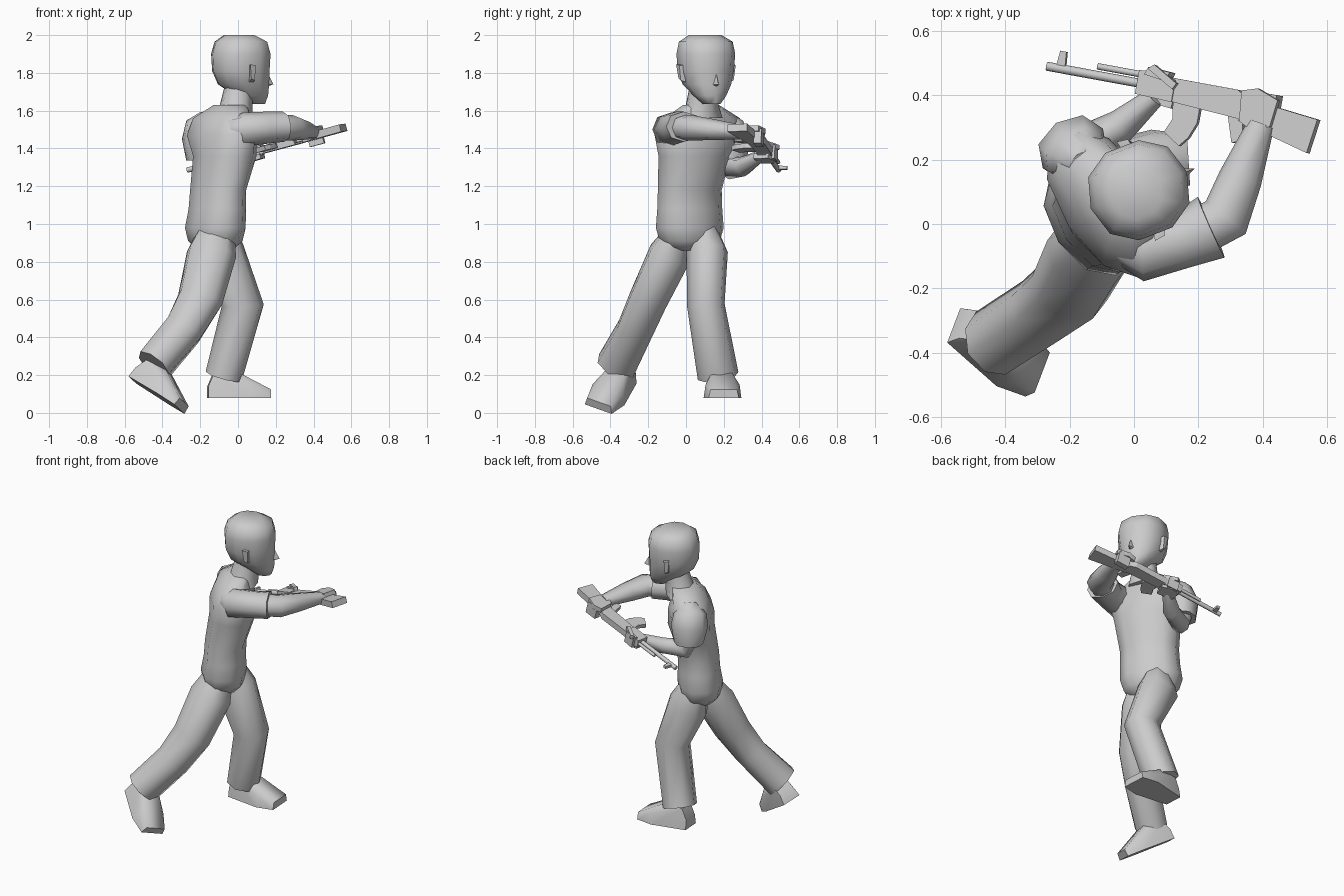
import bpy, bmesh, math
from mathutils import Vector, Matrix

if "Cube" in bpy.data.objects:
    bpy.data.objects.remove(bpy.data.objects["Cube"])


def finish(bm, name, angle=40):
    bmesh.ops.recalc_face_normals(bm, faces=bm.faces)
    me = bpy.data.meshes.new(name)
    bm.to_mesh(me)
    bm.free()
    ob = bpy.data.objects.new(name, me)
    bpy.context.collection.objects.link(ob)
    if angle:
        bpy.ops.object.select_all(action='DESELECT')
        ob.select_set(True)
        bpy.context.view_layer.objects.active = ob
        bpy.ops.object.shade_smooth_by_angle(angle=math.radians(angle))
    return ob


def loft(name, rings, facing, n=8, normal=None, power=0.9):
    """Rings are (x, y, z, half depth along facing, half width)."""
    bm, loops = bmesh.new(), []
    pts = [Vector(r[:3]) for r in rings]
    for i, r in enumerate(rings):
        t = normal or (pts[min(i + 1, len(pts) - 1)] - pts[max(i - 1, 0)])
        t = Vector(t).normalized()
        s = t.cross(Vector(facing)).normalized()
        f = s.cross(t)
        loop = []
        for k in range(n):
            c, d = math.cos(2 * math.pi * k / n), math.sin(2 * math.pi * k / n)
            c = math.copysign(abs(c) ** power, c)
            d = math.copysign(abs(d) ** power, d)
            loop.append(bm.verts.new(pts[i] + f * r[3] * c + s * r[4] * d))
        loops.append(loop)
    for a, b in zip(loops, loops[1:]):
        for k in range(n):
            bm.faces.new((a[k], a[(k + 1) % n], b[(k + 1) % n], b[k]))
    bm.faces.new(loops[0])
    bm.faces.new(loops[-1])
    return finish(bm, name, 65)


def frame(origin, x, y):
    x = Vector(x).normalized()
    z = x.cross(Vector(y)).normalized()
    y = z.cross(x)
    m = Matrix((x, y, z)).transposed().to_4x4()
    m.translation = origin
    return m


def hull(name, pts, m):
    bm = bmesh.new()
    for p in pts:
        bm.verts.new(m @ Vector(p))
    bmesh.ops.convex_hull(bm, input=bm.verts)
    bmesh.ops.dissolve_limit(bm, angle_limit=0.02, verts=bm.verts, edges=bm.edges)
    return finish(bm, name)


def prism(name, outline, half, m):
    bm = bmesh.new()
    a = [bm.verts.new(m @ Vector((x, y, -half))) for x, y in outline]
    b = [bm.verts.new(m @ Vector((x, y, half))) for x, y in outline]
    bm.faces.new(a)
    bm.faces.new(b)
    for i in range(len(a)):
        j = (i + 1) % len(a)
        bm.faces.new((a[i], a[j], b[j], b[i]))
    return finish(bm, name, 0)


UP = (0, 0, 1)
CHEST = (.83, .55, 0)

# Torso and hips in one skin
loft("torso", [(-.12, .02, .86, .08, .11), (-.12, .02, .91, .125, .17),
               (-.12, .02, .98, .138, .192), (-.11, .02, 1.08, .128, .185),
               (-.105, .02, 1.18, .125, .182), (-.07, .045, 1.36, .142, .205),
               (-.085, .068, 1.47, .14, .26), (-.085, .085, 1.56, .11, .225),
               (-.04, .08, 1.63, .08, .1)], CHEST, 10, UP)

# Trouser legs, their tops tucked inside the hips
loft("right_trouser_leg", [(-.115, -.04, .96, .1, .07), (-.14, -.085, .84, .135, .115),
                           (-.2, -.2, .6, .125, .105), (-.29, -.27, .44, .11, .1),
                           (-.445, -.37, .25, .1, .11)], (1, -.2, 0))
loft("left_trouser_leg", [(-.12, .09, .97, .09, .075), (-.095, .112, .85, .13, .11),
                          (.025, .105, .57, .112, .1), (-.075, .17, .195, .1, .11)], (1, .1, 0))

# Shoes
shoe = [(x, s * y, z) for s in (-1, 1) for x, y, z in (
    (0, .06, 0), (.22, .1, 0), (.33, .08, 0), (.33, .07, .045), (.23, .09, .07),
    (0, .05, .06), (.03, .05, .13), (.15, .05, .14))]
hull("left_shoe", shoe, frame((-.16, .18, .08), (1, .06, 0), (-.06, 1, 0)))
hull("right_shoe", shoe, frame((-.56, -.315, .175), (.25, -.15, -.155), (.08, .16, -.07)))

# Neck and head
loft("neck", [(-.03, .08, 1.56, .1, .12), (-.01, .085, 1.63, .085, .085),
              (.01, .1, 1.75, .075, .075)], CHEST, 8, UP)
LOOK = Vector((.93, .36, 0)).normalized()
head = [(.085, 1.635, .05, .045), (.06, 1.68, .09, .085), (.015, 1.74, .14, .125),
        (0, 1.81, .155, .145), (0, 1.9, .16, .152), (0, 1.965, .14, .14), (-.01, 2, .08, .085)]
loft("head", [(.015 + LOOK.x * o, .105 + LOOK.y * o, z, a, b) for o, z, a, b in head],
     LOOK, 10, UP)
face = frame((.015, .105, 0), LOOK, (-LOOK.y, LOOK.x, 0))
hull("nose", [(.13, 0, 1.84), (.13, -.025, 1.735), (.13, .025, 1.735), (.185, 0, 1.74),
              (.13, 0, 1.72)], face)
for side, s in (("right", -1), ("left", 1)):
    hull(side + "_ear", [(x, s * y, z) for x, y, z in (
        (0, .12, 1.84), (.035, .12, 1.84), (.0, .12, 1.75), (.025, .12, 1.75),
        (-.01, .165, 1.845), (.025, .16, 1.84), (0, .155, 1.77), (.02, .15, 1.76))], face)

# Arms with short sleeves
loft("right_sleeve", [(-.04, -.05, 1.5, .06, .07), (.03, -.08, 1.5, .09, .098),
                      (.15, -.05, 1.51, .085, .088), (.24, -.01, 1.515, .08, .103)], UP)
loft("right_forearm", [(.19, -.03, 1.51, .065, .075), (.285, .02, 1.51, .068, .08),
                       (.33, .14, 1.5, .056, .068), (.395, .31, 1.485, .036, .042)], UP)
loft("left_sleeve", [(-.16, .19, 1.57, .05, .04), (-.185, .22, 1.525, .1, .075),
                     (-.19, .235, 1.45, .112, .095), (-.185, .235, 1.34, .09, .085)], CHEST)
loft("left_forearm", [(-.185, .235, 1.38, .065, .065), (-.16, .24, 1.295, .065, .06),
                      (-.04, .305, 1.305, .05, .052), (.065, .395, 1.36, .03, .032)], (.5, -.5, .7))

# Rifle: x runs muzzle to butt, y is the gun's top, z its side
gun = frame((-.27, .49, 1.285), (.82, -.15, .22), (.17, 1, 0))


def tube(name, x0, x1, y, r):
    a, b = gun @ Vector((x0, y, 0)), gun @ Vector((x1, y, 0))
    loft(name, [(*a, r, r), (*b, r, r)], UP, 8, None, 1)


tube("rifle_barrel", 0, .36, 0, .014)
tube("rifle_gas_tube", .16, .36, .028, .01)
prism("rifle_front_sight", [(.03, 0), (.035, .055), (.055, .055), (.06, 0)], .009, gun)
prism("rifle_handguard", [(.3, -.035), (.3, .04), (.36, .045), (.42, .03), (.42, -.04)], .026, gun)
prism("rifle_receiver", [(.36, -.035), (.36, .035), (.62, .035), (.66, .015), (.66, -.055)], .02, gun)
prism("rifle_magazine", [(.42, -.03), (.51, -.03), (.51, -.09), (.49, -.14), (.465, -.17),
                         (.41, -.135), (.43, -.09)], .013, gun)
prism("rifle_grip", [(.6, -.04), (.65, -.04), (.665, -.12), (.63, -.13)], .014, gun)
prism("rifle_stock", [(.64, .015), (.89, -.012), (.875, -.12), (.64, -.06)], .02, gun)

# Hands wrapped around the rifle
hull("right_hand", [(x, y, z) for z in (.015, .045) for x, y in (
    (.65, -.06), (.64, .035), (.69, .05), (.76, .025), (.75, -.06), (.69, -.08))], gun)
hull("right_fingers", [(x, y, z) for z in (-.05, .03) for x, y in (
    (.67, .0), (.67, .04), (.75, .0), (.75, .04))], gun)
hull("left_hand", [(x, y, z) for z in (-.045, -.018) for x, y in (
    (.31, -.05), (.31, .03), (.36, .05), (.42, .02), (.41, -.06))], gun)
hull("left_fingers", [(x, y, z) for z in (-.04, .035) for x, y in (
    (.32, .03), (.33, .055), (.39, .02), (.4, .05))], gun)
hull("left_thumb", [(x, y, z) for z in (.02, .045) for x, y in (
    (.33, .05), (.35, .065), (.42, 0), (.43, .02))], gun)
